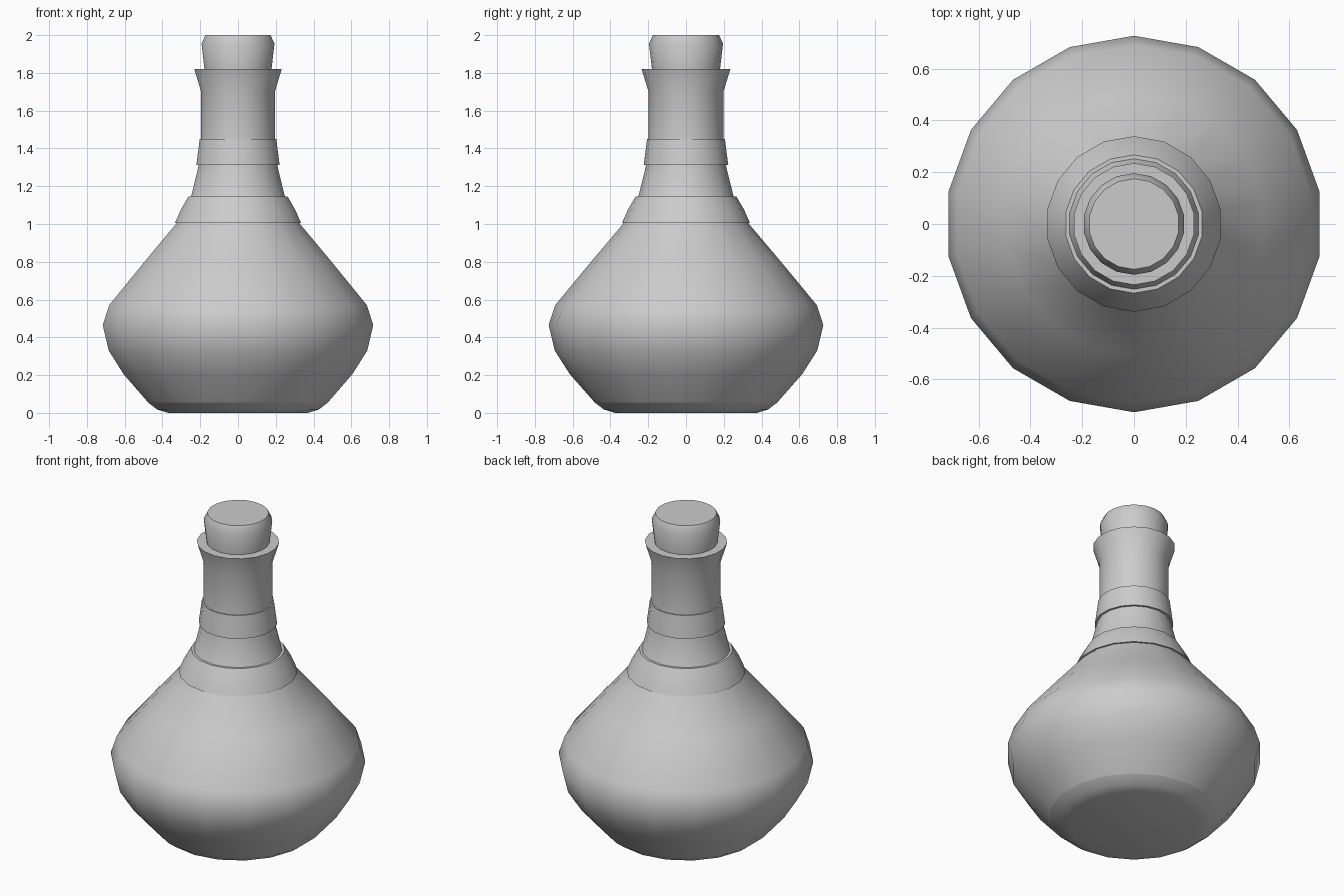
import bpy, bmesh
from math import pi, cos, sin, radians

if "Cube" in bpy.data.objects:
    bpy.data.objects.remove(bpy.data.objects["Cube"])

SIDES = 18


def lathe(name, profile, loop=False):
    """Turn a list of (radius, height) points round z; r = 0 is a pole."""
    bm = bmesh.new()
    rings = []
    for r, z in profile:
        if r == 0:
            rings.append([bm.verts.new((0, 0, z))] * SIDES)
        else:
            rings.append([bm.verts.new((r * cos(pi / 2 + 2 * pi * i / SIDES),
                                        r * sin(pi / 2 + 2 * pi * i / SIDES), z))
                          for i in range(SIDES)])
    pairs = list(zip(rings, rings[1:]))
    if loop:
        pairs.append((rings[-1], rings[0]))
    for a, b in pairs:
        for i in range(SIDES):
            j = (i + 1) % SIDES
            corners = list(dict.fromkeys((a[i], a[j], b[j], b[i])))
            bm.faces.new(corners)
    bmesh.ops.recalc_face_normals(bm, faces=bm.faces)
    mesh = bpy.data.meshes.new(name)
    bm.to_mesh(mesh)
    bm.free()
    obj = bpy.data.objects.new(name, mesh)
    bpy.context.collection.objects.link(obj)
    bpy.ops.object.select_all(action='DESELECT')
    obj.select_set(True)
    bpy.context.view_layer.objects.active = obj
    bpy.ops.object.shade_smooth_by_angle(angle=radians(58))
    return obj


# Rounded foot under the flask
lathe("base", [(0, 0), (0.375, 0), (0.435, 0.018), (0.483, 0.055)])

# Flask body, neck and flared lip, closed at the stopper
lathe("bottle", [(0.483, 0.055), (0.615, 0.205), (0.695, 0.33), (0.727, 0.465),
                 (0.693, 0.57), (0.503, 0.80), (0.325, 1.01), (0.252, 1.145),
                 (0.209, 1.32), (0.198, 1.45), (0.198, 1.70), (0.235, 1.82),
                 (0.17, 1.82)])

# Two raised collars round the neck
lathe("lower_collar", [(0.29, 1.005), (0.339, 1.005), (0.308, 1.075),
                       (0.267, 1.145), (0.22, 1.145)], loop=True)
lathe("upper_collar", [(0.18, 1.312), (0.224, 1.312), (0.215, 1.38),
                       (0.206, 1.45), (0.17, 1.45)], loop=True)

# Tapered stopper with a bevelled top
lathe("stopper", [(0, 1.80), (0.178, 1.80), (0.196, 1.955), (0.175, 2.0), (0, 2.0)])
